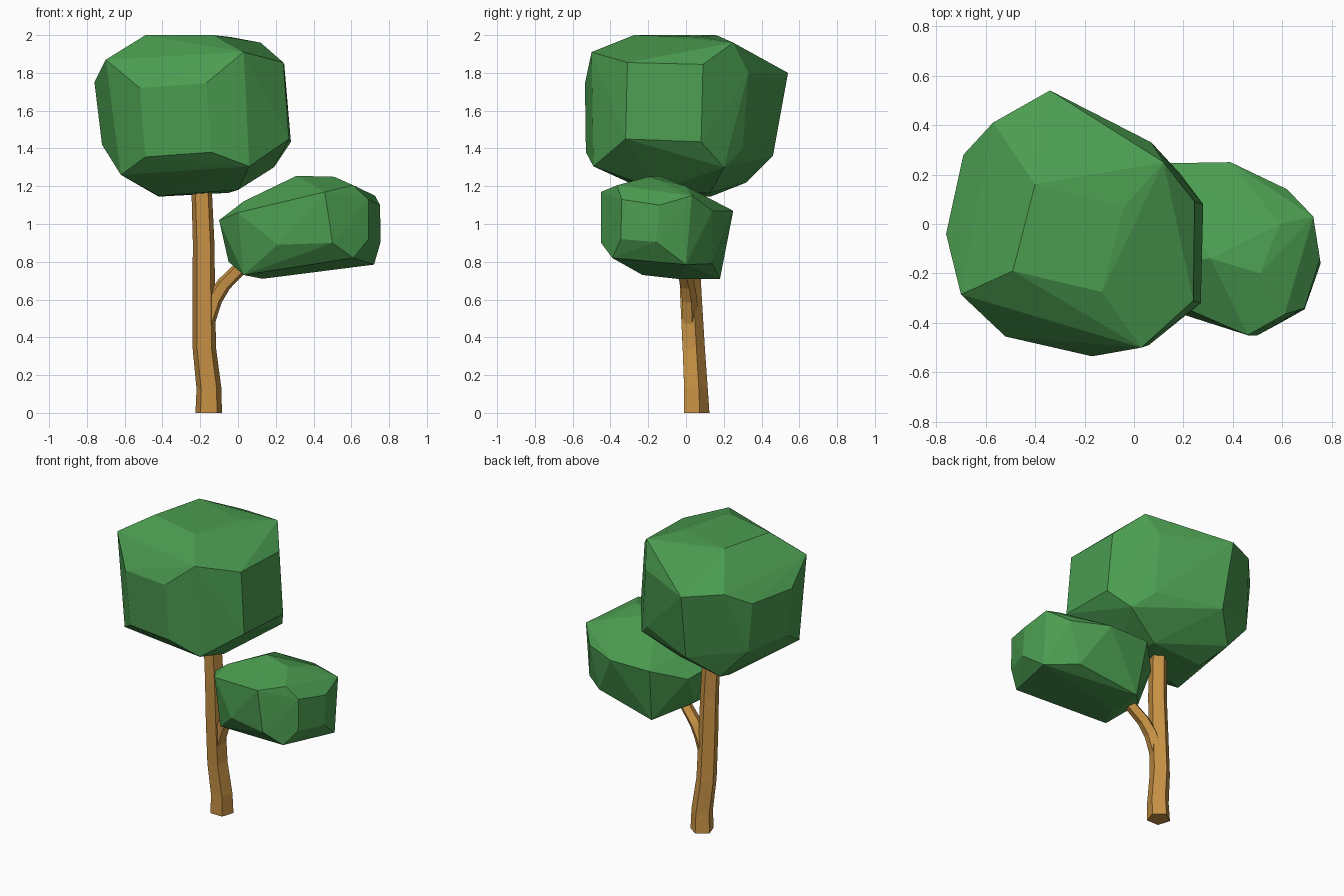
import bpy, bmesh, math
from mathutils import Vector


def material(name, color):
    m = bpy.data.materials.new(name)
    m.diffuse_color = color
    return m


def finish(name, bm, mat):
    bmesh.ops.recalc_face_normals(bm, faces=bm.faces)
    me = bpy.data.meshes.new(name)
    bm.to_mesh(me)
    bm.free()
    me.materials.append(mat)
    ob = bpy.data.objects.new(name, me)
    bpy.context.collection.objects.link(ob)
    return ob


def faceted_crown(name, points, mat):
    """Low-poly foliage: convex hull around a few corner points."""
    bm = bmesh.new()
    for p in points:
        bm.verts.new(p)
    bmesh.ops.convex_hull(bm, input=bm.verts)
    bmesh.ops.delete(bm, geom=[v for v in bm.verts if not v.link_faces], context='VERTS')
    bmesh.ops.dissolve_limit(bm, angle_limit=math.radians(2), verts=bm.verts, edges=bm.edges)
    return finish(name, bm, mat)


def limb(name, path, mat, sides=5):
    """Five-sided tube along path of (x, y, z, radius), flat side to the front."""
    bm = bmesh.new()
    rings = []
    for i, (x, y, z, r) in enumerate(path):
        a, b = path[max(i - 1, 0)], path[min(i + 1, len(path) - 1)]
        t = (Vector(b[:3]) - Vector(a[:3])).normalized()
        if i == 0 and z == 0:
            t = Vector((0, 0, 1))
        back = (Vector((0, 1, 0)) - t * t.y).normalized()
        side = back.cross(t)
        rings.append([bm.verts.new(Vector((x, y, z)) + r * (
            math.cos(k * math.tau / sides) * back + math.sin(k * math.tau / sides) * side))
            for k in range(sides)])
    for lo, hi in zip(rings, rings[1:]):
        for k in range(sides):
            n = (k + 1) % sides
            bm.faces.new((lo[k], lo[n], hi[n], hi[k]))
    bm.faces.new(rings[0])
    bm.faces.new(rings[-1])
    return finish(name, bm, mat)


leaf = material("leaf_green", (0.07, 0.33, 0.08, 1))
bark = material("bark_brown", (0.58, 0.29, 0.06, 1))

# Trunk and side branch
limb("trunk", [(-0.155, 0.050, 0.0, 0.074), (-0.154, 0.046, 0.13, 0.069),
               (-0.178, 0.035, 0.34, 0.065), (-0.181, 0.020, 0.62, 0.063),
               (-0.182, 0.008, 0.90, 0.060), (-0.195, 0.000, 1.25, 0.056)], bark)
limb("branch", [(-0.165, 0.020, 0.48, 0.045), (-0.125, 0.015, 0.60, 0.044),
                (-0.075, 0.005, 0.68, 0.041), (0.01, -0.015, 0.765, 0.038),
                (0.10, -0.03, 0.84, 0.035)], bark)

# Large upper crown: eight corners, then four points on each side
faceted_crown("upper_crown", [
    (0.03, -0.50, 1.91), (-0.70, -0.285, 1.87), (0.12, 0.25, 1.96), (-0.57, 0.41, 1.83),
    (0.06, -0.49, 1.305), (-0.62, -0.32, 1.26), (0.19, 0.20, 1.30), (-0.48, 0.32, 1.22),
    (-0.40, 0.16, 2.0), (-0.04, 0.07, 1.99), (-0.49, -0.19, 2.0), (-0.13, -0.275, 2.0),
    (-0.52, -0.455, 1.72), (-0.17, -0.535, 1.745), (-0.49, -0.445, 1.355), (-0.14, -0.53, 1.38),
    (0.24, -0.31, 1.855), (0.245, 0.09, 1.845), (0.27, -0.32, 1.45), (0.28, 0.08, 1.435),
    (-0.76, -0.04, 1.75), (-0.69, 0.28, 1.75), (-0.72, -0.05, 1.42), (-0.66, 0.28, 1.42),
    (-0.34, 0.54, 1.80), (0.07, 0.33, 1.80), (-0.32, 0.46, 1.36), (0.08, 0.30, 1.40),
    (-0.42, 0.13, 1.145), (-0.05, 0.13, 1.165), (-0.42, -0.15, 1.15), (0.0, -0.15, 1.18)], leaf)

# Small lower crown on the branch
faceted_crown("lower_crown", [
    (0.61, -0.365, 1.205), (0.61, -0.39, 0.82), (0.725, 0.03, 1.15), (0.72, 0.0, 0.785),
    (0.69, -0.34, 1.13), (0.752, -0.14, 1.10), (0.69, -0.345, 0.92), (0.755, -0.16, 0.905),
    (0.46, -0.45, 1.17), (0.50, -0.45, 0.90), (0.21, -0.37, 0.89), (0.0, -0.25, 1.06),
    (0.03, -0.23, 0.73), (0.31, -0.14, 1.255), (0.51, -0.20, 1.25), (0.59, 0.0, 1.20),
    (0.03, -0.15, 1.12), (0.39, 0.25, 1.07), (0.62, 0.14, 1.07), (0.10, 0.245, 1.07),
    (0.13, 0.18, 0.71), (0.55, 0.14, 0.79), (0.13, -0.05, 0.71),
    (-0.10, -0.10, 1.02), (-0.07, 0.08, 1.00), (-0.05, -0.02, 0.80)], leaf)
